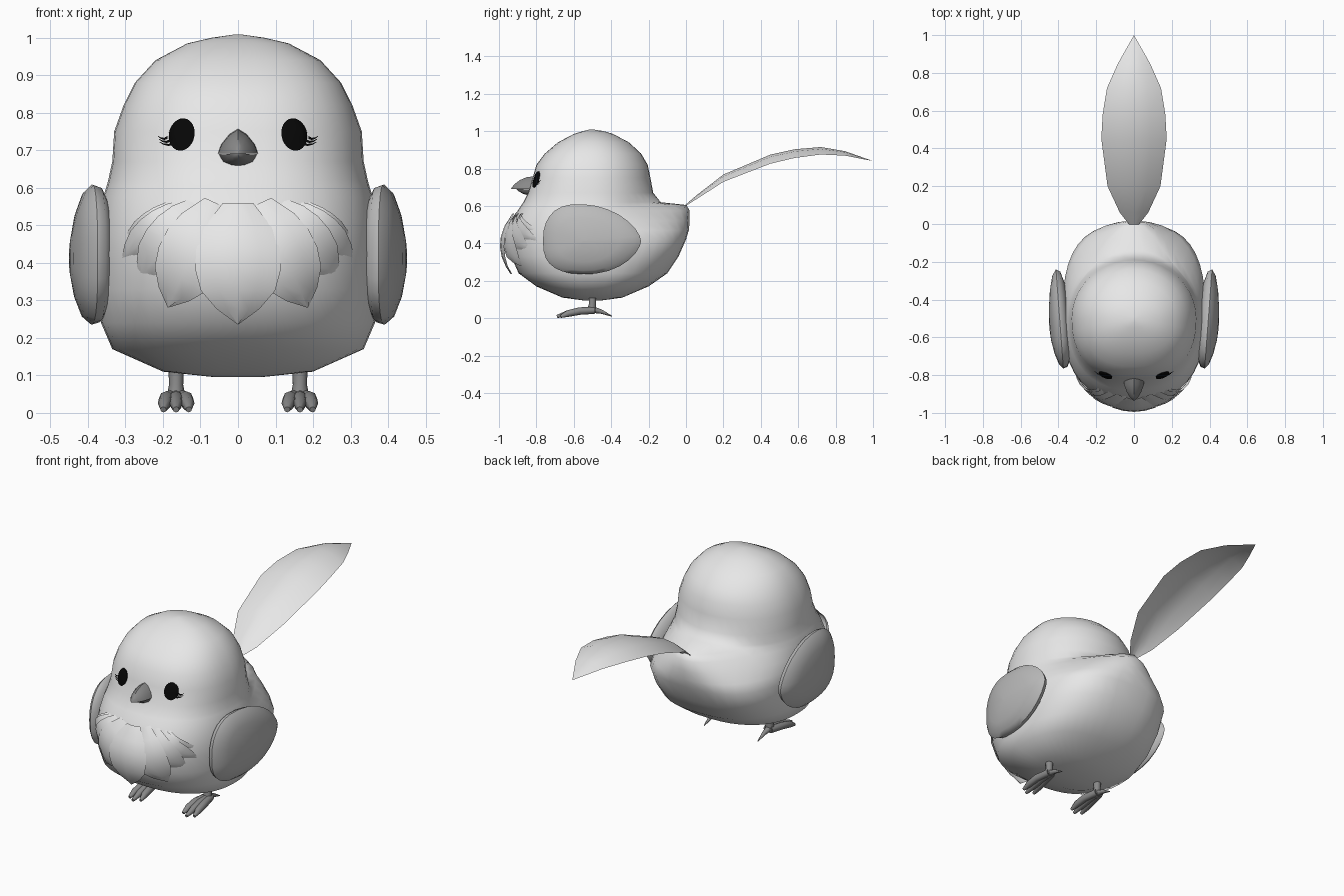
import bpy, bmesh, math
from mathutils import Vector
from mathutils.bvhtree import BVHTree

if "Cube" in bpy.data.objects:
    bpy.data.objects.remove(bpy.data.objects["Cube"])


def material(name, value):
    mat = bpy.data.materials.new(name)
    colour = (value, value, value, 1)
    mat.use_nodes = True
    mat.diffuse_color = colour
    mat.node_tree.nodes["Principled BSDF"].inputs["Base Color"].default_value = colour
    return mat


PLUMAGE = material("pale plumage", 0.8)
WING = material("wing grey", 0.5)
HORN = material("beak and leg grey", 0.25)
BLACK = material("eye black", 0.002)


def loft(name, rings, mat, closed=True, caps=True, angle=60):
    """Skin a list of equal-length point rows into one smooth object."""
    bm = bmesh.new()
    rows = [[bm.verts.new(p) for p in ring] for ring in rings]
    count = len(rows[0])
    for a, b in zip(rows, rows[1:]):
        for i in range(count if closed else count - 1):
            j = (i + 1) % count
            bm.faces.new((a[i], a[j], b[j], b[i]))
    if closed and caps:
        bm.faces.new(rows[0])
        bm.faces.new(rows[-1])
    bmesh.ops.remove_doubles(bm, verts=bm.verts, dist=0.0001)
    bmesh.ops.recalc_face_normals(bm, faces=bm.faces)
    mesh = bpy.data.meshes.new(name)
    bm.to_mesh(mesh)
    bm.free()
    mesh.materials.append(mat)
    obj = bpy.data.objects.new(name, mesh)
    bpy.context.collection.objects.link(obj)
    bpy.ops.object.select_all(action="DESELECT")
    obj.select_set(True)
    bpy.context.view_layer.objects.active = obj
    bpy.ops.object.shade_smooth_by_angle(angle=math.radians(angle))
    return obj


def tube(name, path, radii, mat, sides=8):
    """Tapered tube along a path of points."""
    path = [Vector(p) for p in path]
    rings = []
    for i, (p, r) in enumerate(zip(path, radii)):
        along = (path[min(i + 1, len(path) - 1)] - path[max(i - 1, 0)]).normalized()
        u = along.cross(Vector((1, 0, 0))).normalized()
        v = along.cross(u)
        turns = [math.tau * k / sides for k in range(sides)]
        rings.append([p + r * (u * math.cos(t) + v * math.sin(t)) for t in turns])
    return loft(name, rings, mat, angle=50)


def power(value, exponent):
    return math.copysign(abs(value) ** exponent, value)


# Body: height, half width, front y, back depth, rump bulge, bulge sharpness, back roundness
BODY = [
    (.095, .06, -.55, .05, 0, 1, 1), (.11, .2, -.66, .16, 0, 1, 1),
    (.17, .335, -.8, .3, 0, 1, .85), (.24, .365, -.895, .4, 0, 1, .8),
    (.33, .378, -.935, .46, 0, 1, .74), (.42, .378, -.95, .5, 0, 1, .7),
    (.47, .376, -.945, .44, .075, 2, .78), (.52, .37, -.93, .37, .15, 2.5, .9),
    (.575, .36, -.9, .34, .18, 4, 1), (.605, .35, -.88, .335, .167, 9, 1),
    (.62, .346, -.87, .335, .03, 6, 1), (.67, .335, -.845, .325, 0, 1, 1),
    (.75, .33, -.82, .31, 0, 1, 1), (.82, .305, -.8, .295, 0, 1, 1),
    (.88, .275, -.755, .26, 0, 1, 1), (.94, .22, -.685, .195, 0, 1, 1),
    (.985, .135, -.6, .11, 0, 1, 1), (1, .07, -.55, .06, 0, 1, 1),
    (1.008, .015, -.52, .01, 0, 1, 1),
]
SEGMENTS = 40
rings = []
for z, half, front, back, bulge, sharp, rear_round in BODY:
    ring = []
    for i in range(SEGMENTS):
        t = math.tau * i / SEGMENTS
        c, s = math.cos(t), math.sin(t)
        if c > 0:
            q, depth = rear_round, back * c ** rear_round + bulge * c ** sharp
        else:
            q = .84
            depth = (-.5 - front) * power(c, q)
        ring.append((half * power(s, q), -.5 + depth, z))
    rings.append(ring)
body = loft("body", rings, PLUMAGE, angle=85)

# Painted plates are laid on the head surface
edit = bmesh.new()
edit.from_mesh(body.data)
surface = BVHTree.FromBMesh(edit)
edit.free()


def on_head(x, z, lift):
    hit = surface.ray_cast(Vector((x, -2, z)), Vector((0, 1, 0)))[0]
    return (x, hit.y - lift, z)


for side, label in ((1, "left"), (-1, "right")):
    # Eye: tilted oval
    eye = []
    for scale, lift in ((1, -.002), (1, .005), (.6, .008), (.02, .009)):
        ring = []
        for i in range(24):
            t = math.tau * i / 24
            u, v = .034 * scale * math.cos(t), .043 * scale * math.sin(t)
            ring.append(on_head(side * (.15 + u - .15 * v), .742 + v + .1 * u, lift))
        eye.append(ring)
    loft(label + "_eye", eye, BLACK)

    # Eyelashes: three curved, tapering strips
    for k in range(3):
        rows = []
        for t in (0, .35, .7, 1):
            x = .172 + .008 * k + (.037 - .006 * k) * t
            z = .718 + .008 * k - .022 * t * (1 - t) + .004 * t
            w = .004 * (1 - .8 * t)
            rows.append([on_head(side * x, z + w, .006), on_head(side * x, z - w, .006)])
        loft(label + "_eyelash", rows, BLACK, closed=False)

    # Wing: egg outline, thin inner side and domed outer side
    outline = []
    for i in range(28):
        t = math.tau * i / 28
        c, s = math.cos(t), math.sin(t)
        y = .31 * c if c > 0 else -.215 * abs(c) ** .75
        z = .187 * power(s, 1.25 if c > 0 else .8)
        outline.append((y, z + .01 * (1 - c) * s * s))
    layers = [(.345, .72), (.368, .96), (.39, 1), (.412, .89), (.431, .63), (.444, .3), (.448, .02)]
    loft(label + "_wing", [[(side * (x + .075 * y * scale), -.55 + y * scale, .412 + z * scale)
                            for y, z in outline] for x, scale in layers], WING)

    # Leg, three front toes and a back toe
    hip = side * .165
    tube(label + "_leg", [(hip, -.5, .14), (hip, -.5, .075), (hip, -.505, .035)],
         (.021, .019, .027), HORN)
    for spread in (-1, 0, 1):
        tip = -.69 if spread == 0 else -.67
        tube(label + "_front_toe",
             [(hip + spread * .01, -.49, .042), (hip + spread * .026, -.57, .038),
              (hip + spread * .031, -.63, .025), (hip + spread * .034, tip, .009)],
             (.019, .02, .018, .008), HORN)
    tube(label + "_back_toe", [(hip, -.5, .046), (hip, -.45, .034), (hip, -.395, .01)],
         (.018, .011, .002), HORN)

# Beak: two sections shrinking towards the tip
upper = [(-.055, .692), (-.046, .716), (-.023, .744), (0, .758), (.023, .744), (.046, .716), (.055, .692)]
lower = [(.053, .689), (.042, .668), (.02, .657), (0, .654), (-.02, .657), (-.042, .668), (-.053, .689)]
for name, section, reach in (("upper_beak", upper, .13), ("lower_beak", lower, .1)):
    rings = []
    for along, scale in ((0, 1), (.35, .95), (.65, .7), (.87, .38), (1, .04)):
        rings.append([(x * scale, -.805 - reach * along, .69 + (z - .69) * scale) for x, z in section])
    loft(name, rings, HORN, angle=45)


def feather(name, root, tip, half, layer):
    """Pointed chest feather curving out over the breast."""
    root, tip = Vector(root), Vector(tip)
    across = Vector((root.y - tip.y, tip.x - root.x)).normalized()
    rows = []
    for t, w in ((0, .35), (.2, .78), (.38, .97), (.55, .99), (.72, .86), (.87, .5), (1, 0)):
        row = []
        for k in (-1, -.5, 0, .5, 1):
            p = root.lerp(tip, t) + across * half * w * k
            y = -.995 + 1.1 * p.x ** 2 + .25 * (t - .52) ** 2 + .012 * layer + .008 * k * k
            row.append((p.x, y, p.y))
        rows.append(row)
    loft(name, rows, PLUMAGE, closed=False)


# Chest ruff
feather("middle_chest_feather", (0, .56), (0, .235), .115, 0)
for side in (1, -1):
    fan = [((.06, .56), (.187, .28), .09), ((.1, .56), (.265, .355), .068),
           ((.13, .555), (.31, .412), .05), ((.15, .56), (.305, .458), .032)]
    for layer, (root, tip, half) in enumerate(fan, 1):
        feather("chest_feather", (side * root[0], root[1]), (side * tip[0], tip[1]), half, layer)

# Tail: one long arched feather
TAIL = [(-.01, .6, .02), (.06, .66, .075), (.2, .768, .14), (.45, .874, .173), (.58, .903, .166),
        (.72, .915, .143), (.85, .893, .085), (1, .84, 0)]
loft("tail_feather", [[(w * k, y, z - .28 * w * k * k) for k in (-1, -.5, 0, .5, 1)]
                      for y, z, w in TAIL], PLUMAGE, closed=False)
